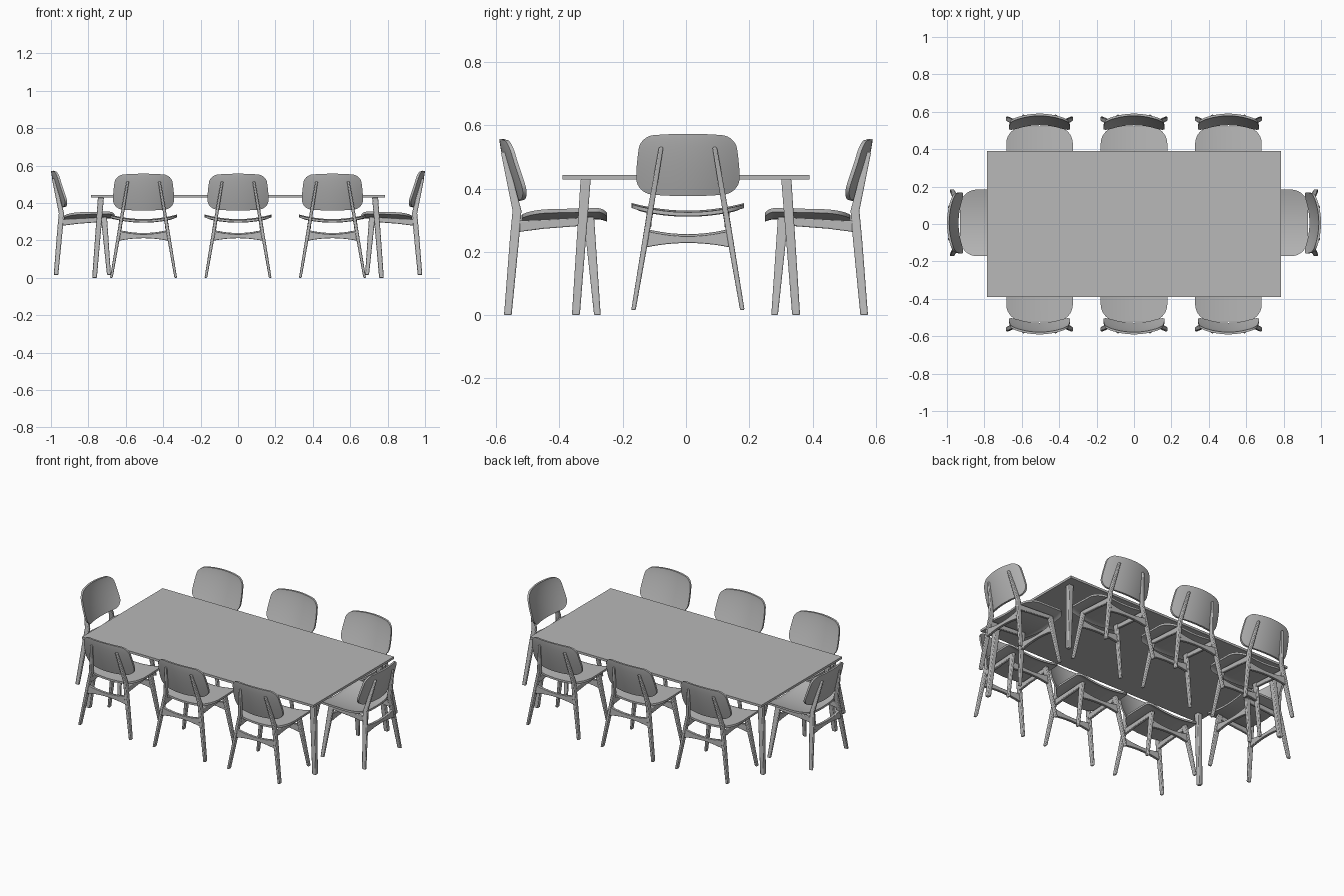
import bpy, bmesh, math
from mathutils import Matrix, Vector

if "Cube" in bpy.data.objects:
    bpy.data.objects.remove(bpy.data.objects["Cube"])

grey = bpy.data.materials.new("plain grey")
grey.diffuse_color = (0.48, 0.48, 0.48, 1)
grey.use_nodes = True
grey.node_tree.nodes["Principled BSDF"].inputs["Base Color"].default_value = grey.diffuse_color


def loft(name, rings, bevel=0.0):
    """Skin a list of equal-length closed rings and cap both ends."""
    bm = bmesh.new()
    rows = [[bm.verts.new(p) for p in r] for r in rings]
    n = len(rows[0])
    for a, b in zip(rows, rows[1:]):
        for i in range(n):
            j = (i + 1) % n
            bm.faces.new((a[i], a[j], b[j], b[i]))
    bm.faces.new(rows[0])
    bm.faces.new(rows[-1])
    bmesh.ops.recalc_face_normals(bm, faces=bm.faces)
    me = bpy.data.meshes.new(name)
    bm.to_mesh(me)
    bm.free()
    me.materials.append(grey)
    ob = bpy.data.objects.new(name, me)
    bpy.context.collection.objects.link(ob)
    bpy.ops.object.select_all(action='DESELECT')
    ob.select_set(True)
    bpy.context.view_layer.objects.active = ob
    bpy.ops.object.shade_smooth_by_angle(angle=math.radians(35))
    if bevel:
        m = ob.modifiers.new("soft edges", 'BEVEL')
        m.width, m.segments = bevel, 2
        m.limit_method = 'ANGLE'
        m.angle_limit = math.radians(40)
    return ob


def post(name, stations, bevel=0.004):
    """Upright from stations (x, y, z, width x, depth y)."""
    return loft(name, [[(x + sx * w / 2, y + sy * d / 2, z)
                        for sx, sy in ((-1, -1), (1, -1), (1, 1), (-1, 1))]
                       for x, y, z, w, d in stations], bevel)


def rounded_half_width(v, v0, v1, w, r0, r1):
    """Half width at v of a plate with corner radii r0 and r1 at its two ends."""
    for d, r in ((v - v0, r0), (v1 - v, r1)):
        if d < r:
            w -= r - math.sqrt(max(r * r - (r - d) ** 2, 0))
    return w


def plate(name, v0, v1, width, r0, r1, surface, thick, cols=20):
    """Curved rounded plate; surface(x, v) is its middle, thick its half thickness vector."""
    vs = [v0 + r0 * (1 - math.cos(k * math.pi / 16)) for k in range(8)]
    vs += [v0 + r0 + (v1 - r1 - v0 - r0) * k / 6 for k in range(7)]
    vs += [v1 - r1 + r1 * math.sin(k * math.pi / 16) for k in range(1, 9)]
    rings = []
    for v in vs:
        w = rounded_half_width(v, v0, v1, width(v), r0, r1)
        mid = [Vector(surface(w * (2 * i / cols - 1), v)) for i in range(cols + 1)]
        rings.append([p + thick for p in mid] + [p - thick for p in reversed(mid)])
    return loft(name, rings)


# table top and splayed legs
post("table_top", [(0, 0, 0.429, 1.57, 0.782), (0, 0, 0.443, 1.57, 0.782)], 0)
for sx in (-1, 1):
    for sy in (-1, 1):
        post("table_leg", [(sx * 0.767, sy * 0.348, 0, 0.025, 0.025),
                           (sx * 0.733, sy * 0.317, 0.43, 0.032, 0.032)])


def splay(z):
    return 0.172 - 0.17 * z


chair = []
for s in (-1, 1):
    # rear leg, bending back behind the backrest
    chair.append(post("rear_leg", [
        (s * splay(z), y, z, w, d) for y, z, w, d in (
            (-0.563, 0, 0.014, 0.024), (-0.542, 0.24, 0.018, 0.029),
            (-0.534, 0.33, 0.018, 0.028), (-0.577, 0.515, 0.014, 0.016))]))
    # front leg
    chair.append(post("front_leg", [(s * splay(0), -0.28, 0, 0.014, 0.021),
                                    (s * splay(0.31), -0.307, 0.31, 0.02, 0.033)]))
    # side rail under the seat
    x = s * 0.123
    chair.append(loft("side_rail", [
        [(x - 0.008, y, z0), (x + 0.008, y, z0), (x + 0.008, y, z1), (x - 0.008, y, z1)]
        for y, z0, z1 in ((-0.535, 0.262, 0.298), (-0.45, 0.273, 0.302), (-0.307, 0.284, 0.31))],
        0.003))


# waisted cross bars between the legs
def cross_bar(name, y, lift):
    rings = []
    for i in range(13):
        t = i / 6 - 1
        x, top, low = 0.133 * t, 0.234 + 0.017 * t * t + lift, 0.212 - 0.014 * t * t + lift
        rings.append([(x, y - 0.008, low), (x, y + 0.008, low),
                      (x, y + 0.008, top), (x, y - 0.008, top)])
    return loft(name, rings, 0.002)


chair.append(cross_bar("rear_cross_bar", -0.546, 0))
chair.append(cross_bar("front_cross_bar", -0.3, 0.006))


# seat: dished across, front lip rolled down
def seat_surface(x, y):
    f = (y + 0.52) / 0.27
    lip = max(0, (y + 0.28) / 0.03) ** 2 * 0.008
    return (x, y, 0.303 + 0.006 * f + 0.024 * (x / 0.178) ** 2 - lip)


chair.append(plate("seat", -0.52, -0.25, lambda y: 0.178, 0.09, 0.035,
                   seat_surface, Vector((0, 0, 0.006))))


# backrest: wrapped around the sitter and leaning back
def back_surface(x, z):
    t = (0.557 - z) / 0.197
    k = (x / 0.163) ** 2
    return (x, -0.584 + 0.05 * max(t, 0) ** 1.3 + 0.035 * k,
            0.4585 + (z - 0.4585) * (1 - 0.1 * k))


chair.append(plate("backrest", 0.36, 0.557,
                   lambda z: 0.163 - 0.014 * max(0, (z - 0.43) / 0.127) ** 1.5,
                   0.05, 0.04, back_surface, Vector((0, 0.006, 0))))

# place the eight chairs: three on each long side, one raised slightly at each end
places = [(x, 0, 0, a) for a in (0, 180) for x in (-0.505, 0, 0.505)]
places += [(-0.41, 0.006, 0.016, -90), (0.41, 0.006, 0.016, 90)]
for i, (x, y, z, a) in enumerate(places):
    m = Matrix.Translation((x, y, z)) @ Matrix.Rotation(math.radians(a), 4, 'Z')
    for part in chair:
        ob = part
        if i:
            ob = part.copy()
            bpy.context.collection.objects.link(ob)
        ob.matrix_world = m
